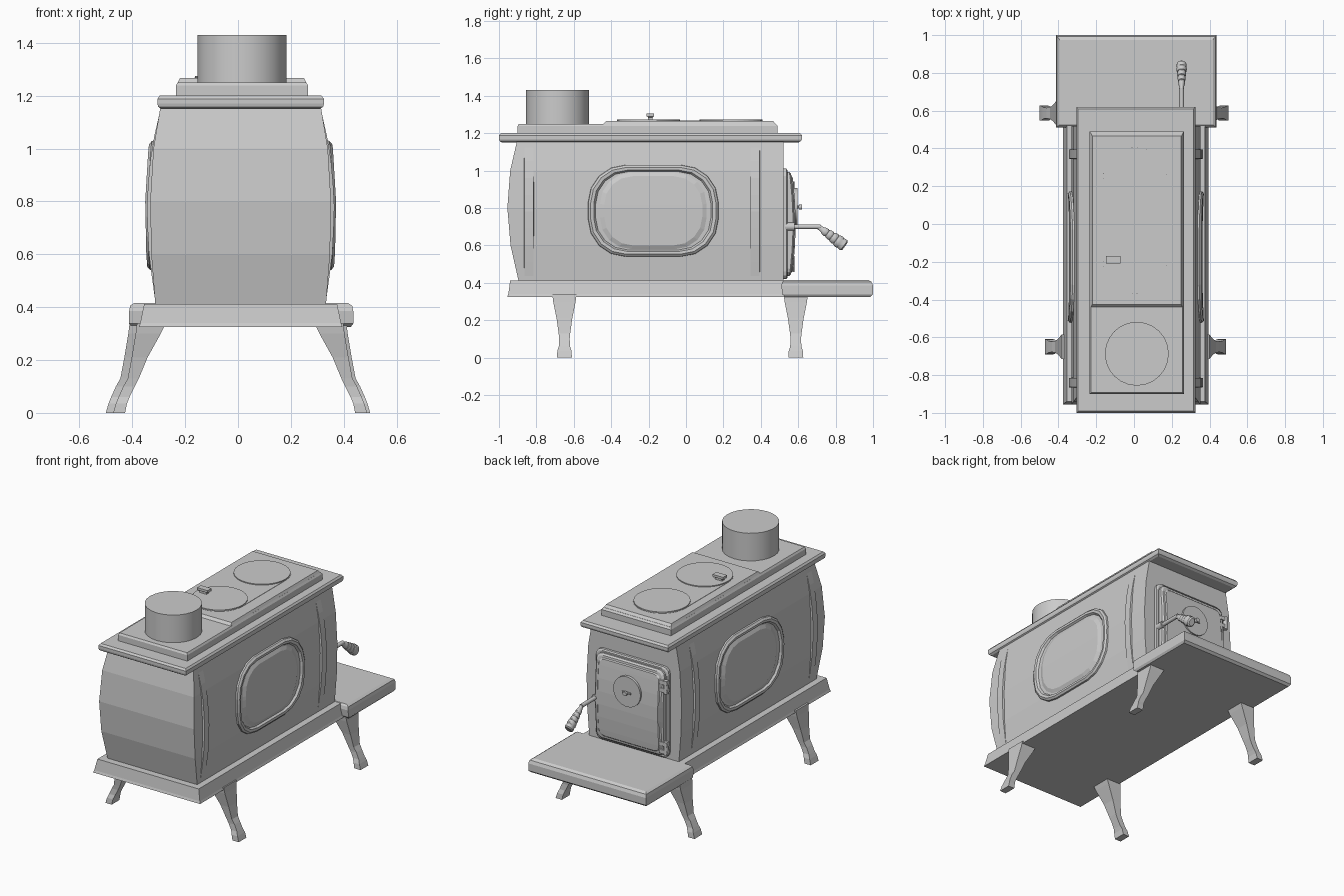
import bpy, bmesh
from math import sin, cos, pi
from mathutils import Vector

if "Cube" in bpy.data.objects:
    bpy.data.objects.remove(bpy.data.objects["Cube"])

CX = 0.01  # body centre line


def finish(name, bm, smooth=False):
    bmesh.ops.remove_doubles(bm, verts=bm.verts, dist=1e-5)
    bmesh.ops.recalc_face_normals(bm, faces=bm.faces)
    me = bpy.data.meshes.new(name)
    bm.to_mesh(me)
    bm.free()
    ob = bpy.data.objects.new(name, me)
    bpy.context.collection.objects.link(ob)
    if smooth:
        bpy.context.view_layer.objects.active = ob
        ob.select_set(True)
        bpy.ops.object.shade_smooth_by_angle(angle=0.6)
        ob.select_set(False)
    return ob


def loft(name, rings, smooth=False, strip_cap=False):
    """Skin matching point rings; caps are n-gons, or mirrored strips on curved panels."""
    bm = bmesh.new()
    vs = [[bm.verts.new(p) for p in r] for r in rings]
    n = len(vs[0])
    for a, b in zip(vs, vs[1:]):
        for i in range(n):
            j = (i + 1) % n
            bm.faces.new((a[i], a[j], b[j], b[i]))
    for cap in (vs[0], vs[-1]):
        if strip_cap:
            for i in range(n // 2 - 1):
                bm.faces.new((cap[i], cap[i + 1], cap[n - 2 - i], cap[n - 1 - i]))
        else:
            bm.faces.new(cap)
    return finish(name, bm, smooth)


def rect(x0, x1, y0, y1, z):
    return [(x0, y0, z), (x1, y0, z), (x1, y1, z), (x0, y1, z)]


def slab(name, rows, cx=CX):
    """Stack of rectangles: half width, y0, y1, z."""
    return loft(name, [rect(cx - h, cx + h, a, b, z) for h, a, b, z in rows])


def rounded(hu, hv, r, seg=4, mids=2):
    """Rounded rectangle, symmetric about u = 0."""
    half = []
    for su, a0, cv in ((1, -pi / 2, -1), (1, 0, 1)):
        half += [(hu - r + r * cos(a0 + pi / 2 * i / seg),
                  cv * (hv - r) + r * sin(a0 + pi / 2 * i / seg)) for i in range(seg + 1)]
        if cv < 0:
            half += [(hu, (hv - r) * (2 * (k + 1) / (mids + 1) - 1)) for k in range(mids)]
    return half + [(-u, v) for u, v in reversed(half)]


def disc(name, centre, axis, r, depth, n=32, r2=None):
    bm = bmesh.new()
    bmesh.ops.create_cone(bm, cap_ends=True, segments=n, radius1=r,
                          radius2=r if r2 is None else r2, depth=depth)
    rot = Vector((0, 0, 1)).rotation_difference(Vector(axis)).to_matrix().to_4x4()
    bmesh.ops.transform(bm, matrix=rot, verts=bm.verts)
    bmesh.ops.translate(bm, vec=centre, verts=bm.verts)
    return finish(name, bm, True)


def box(name, centre, size, bevel=0.0):
    bm = bmesh.new()
    bmesh.ops.create_cube(bm, size=1)
    bmesh.ops.scale(bm, vec=size, verts=bm.verts)
    bmesh.ops.translate(bm, vec=centre, verts=bm.verts)
    if bevel:
        bmesh.ops.bevel(bm, geom=bm.edges[:], offset=bevel, segments=2, profile=0.5, affect='EDGES')
    return finish(name, bm)


# Bulging firebox: height, half width, -y face
PROFILE = [(0.40, 0.322, -0.893), (0.60, 0.338, -0.938), (0.80, 0.342, -0.955),
           (1.00, 0.33, -0.94), (1.16, 0.303, -0.903)]


def half_width(z):
    for (z0, w0, _), (z1, w1, _) in zip(PROFILE, PROFILE[1:]):
        if z <= z1:
            return w0 + (w1 - w0) * (z - z0) / (z1 - z0)
    return PROFILE[-1][1]


loft("firebox", [rect(CX - w, CX + w, y, 0.52, z) for z, w, y in PROFILE])

# Base tray and hearth shelf
slab("base_tray", [(0.385, -0.955, 0.54, 0.325), (0.38, -0.95, 0.54, 0.34), (0.365, -0.94, 0.54, 0.412)])
slab("hearth_shelf", [(0.415, 0.53, 0.985, 0.325), (0.424, 0.515, 1.0, 0.338),
                      (0.424, 0.51, 1.0, 0.385), (0.42, 0.515, 0.992, 0.405),
                      (0.405, 0.525, 0.975, 0.415)], 0.012)

# Top rim, top plate and raised cooking plate
slab("top_rim", [(0.300, -0.985, 0.600, 1.15), (0.312, -0.997, 0.615, 1.158), (0.315, -1.0, 0.62, 1.17),
                 (0.315, -1.0, 0.62, 1.188), (0.306, -0.99, 0.61, 1.20)])
slab("top_plate", [(0.25, -0.90, 0.49, 1.195), (0.25, -0.90, 0.49, 1.238), (0.243, -0.893, 0.48, 1.25)], 0.015)
slab("cooking_plate", [(0.25, -0.455, 0.49, 1.235), (0.235, -0.425, 0.465, 1.266)], 0.015)

# Cooking lids, lid panel and lid handle
loft("lid_panel", [[(0.005 + u, 0.02 + v, z) for u, v in rounded(0.17, 0.39, 0.168, 8)]
                   for z in (1.26, 1.268)])
for nm, y in (("rear", -0.2), ("front", 0.24)):
    disc("cooking_lid_" + nm, (0.005, y, 1.268), (0, 0, 1), 0.168, 0.012)
loft("lid_handle", [rect(-0.11 - a, -0.11 + a, -0.19 - b, -0.19 + b, z) for a, b, z in
                    ((0.025, 0.012, 1.27), (0.025, 0.012, 1.285), (0.038, 0.02, 1.29), (0.038, 0.02, 1.305))])

# Flue collar
disc("flue_pipe", (0.015, -0.687, 1.335), (0, 0, 1), 0.169, 0.19, 24)

# Side medallions and corner ribs
for side, s in (("left", -1), ("right", 1)):
    def on_side(u, v, off):
        return (CX + s * (half_width(0.785 + v) + off), -0.175 + u, 0.785 + v)
    loops = [(0.350, 0.247, -0.01), (0.347, 0.244, 0.010), (0.335, 0.232, 0.019),
             (0.318, 0.217, 0.016), (0.308, 0.209, 0.003), (0.285, 0.205, 0.003), (0.262, 0.185, 0.012)]
    loft("medallion_" + side, [[on_side(u, v, o) for u, v in rounded(a, b, b * 0.82, 4)]
                               for a, b, o in loops], strip_cap=True)
    for nm, y0 in (("rear", 0.34), ("front", -0.87)):
        rings = []
        for i in range(9):
            z = 0.42 + 0.72 * i / 8
            out = CX + s * (half_width(z) + 0.014 * sin(pi * i / 8) - 0.001)
            inn = CX + s * (half_width(z) - 0.02)
            rings.append([(inn, y0, z), (out, y0 + 0.006, z), (out, y0 + 0.054, z), (inn, y0 + 0.06, z)])
        loft(f"corner_rib_{nm}_{side}", rings)

# Legs: inner x, outer x, half depth, z
LEG = [(0.28, 0.39, 0.065, 0.34), (0.30, 0.395, 0.06, 0.30), (0.35, 0.41, 0.042, 0.21),
       (0.383, 0.425, 0.031, 0.13), (0.398, 0.442, 0.028, 0.10), (0.418, 0.46, 0.03, 0.06),
       (0.428, 0.47, 0.038, 0.035), (0.435, 0.48, 0.04, 0.0)]
for nm, y, cx, d in (("front", -0.65, 0.008, 0), ("rear", 0.587, 0.0, 0.02)):
    for side, s in (("left", -1), ("right", 1)):
        loft(f"{nm}_leg_{side}", [rect(cx + s * (a + d), cx + s * (b + d), y - h, y + h, z)
                                  for a, b, h, z in LEG])


# Fuel door, gently bulged, on the +y wall
def on_door(u, v, y):
    return (CX + u, y + 0.022 * (1 - (v / 0.295) ** 2), 0.715 + v)


loft("door_frame", [[(CX + u, y, 0.715 + v) for u, v in rounded(a, b, 0.04, 3)]
                    for a, b, y in ((0.262, 0.295, 0.51), (0.262, 0.295, 0.536), (0.254, 0.287, 0.542))])
loft("fuel_door", [[on_door(u, v, y) for u, v in rounded(a, b, 0.04, 3, 4)]
                   for a, b, y in ((0.245, 0.278, 0.52), (0.245, 0.278, 0.550), (0.235, 0.268, 0.558),
                                   (0.222, 0.255, 0.558), (0.216, 0.249, 0.564))], strip_cap=True)
disc("air_damper", (CX, 0.586, 0.81), (0, 1, 0), 0.098, 0.018)
disc("damper_knob_stem", (CX, 0.603, 0.805), (0, 1, 0), 0.008, 0.03, 12)
disc("damper_knob", (CX, 0.612, 0.805), (0, 1, 0), 0.014, 0.014, 12)
box("damper_bar", (CX, 0.598, 0.805), (0.06, 0.01, 0.012))

# Door hinges
for nm, z in (("upper", 0.90), ("lower", 0.50)):
    disc("hinge_pin_" + nm, (CX - 0.262, 0.565, z), (0, 0, 1), 0.014, 0.085, 12)
    for k in (-0.025, 0.025):
        box(f"hinge_leaf_{nm}_{'top' if k > 0 else 'bottom'}", (CX - 0.245, 0.558, z + k),
            (0.06, 0.035, 0.026), 0.004)

# Door handle: latch rod and a sloping ribbed grip
HX = 0.252
disc("latch_boss", (HX, 0.555, 0.70), (0, 1, 0), 0.022, 0.05, 16)
disc("latch_rod", (HX, 0.63, 0.70), (0, 1, 0), 0.013, 0.18, 12)
start, end = Vector((HX, 0.705, 0.702)), Vector((HX, 0.845, 0.60))
along = (end - start).normalized()
across = Vector((1, 0, 0))
third = along.cross(across)
grip = [(0.0, 0.013), (0.15, 0.015)]
for k in range(4):
    t = 0.2 + 0.17 * k
    r = 0.021 + 0.004 * k
    grip += [(t, r - 0.003), (t + 0.04, r), (t + 0.12, r + 0.002), (t + 0.16, r - 0.002)]
grip += [(0.95, 0.034), (1.0, 0.033), (1.04, 0.024)]
loft("handle_grip", [[start + (end - start) * t + across * (0.8 * r * cos(a)) + third * (r * sin(a))
                      for a in (2 * pi * i / 14 for i in range(14))] for t, r in grip], True)
